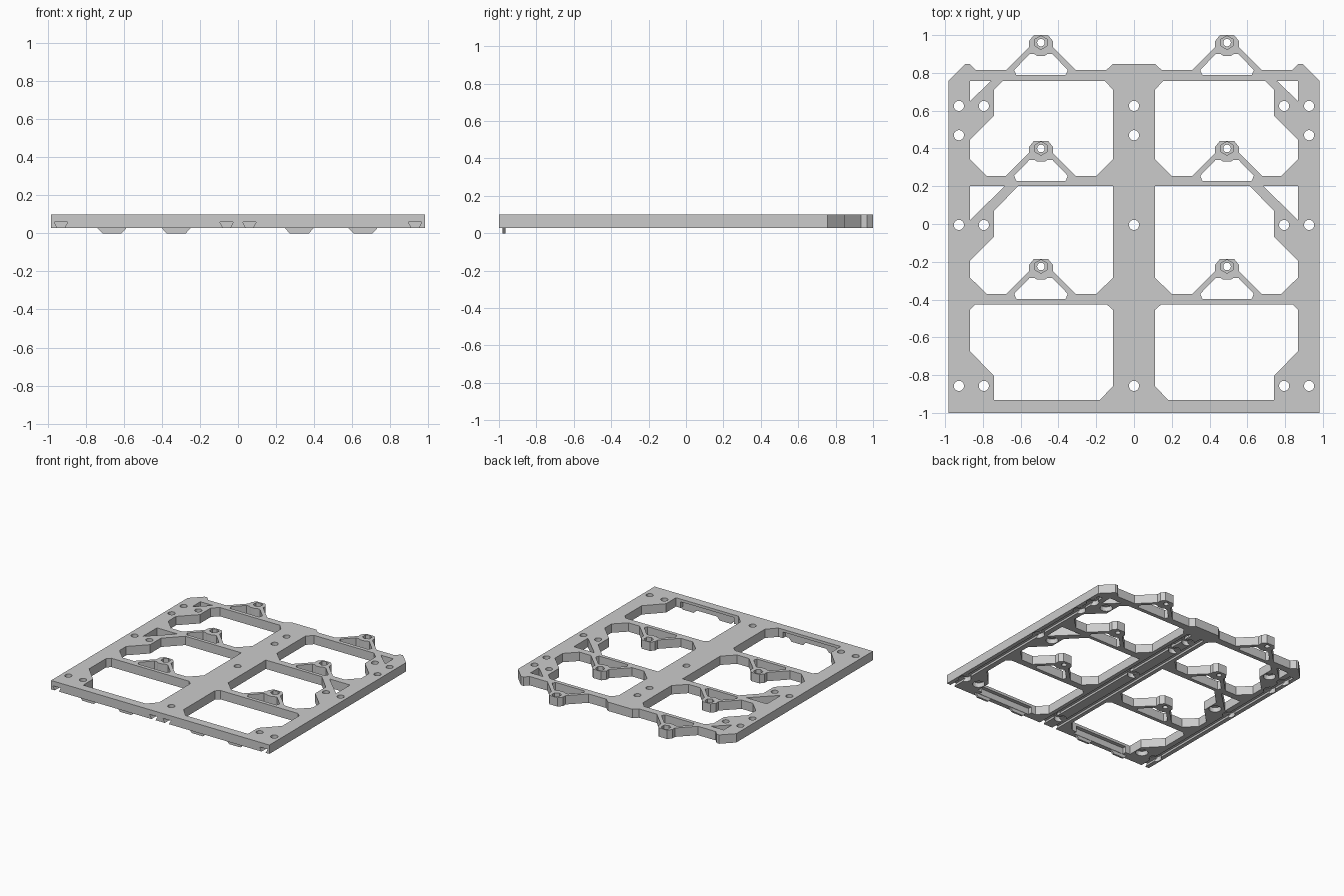
import bpy, bmesh, math

if "Cube" in bpy.data.objects:
    bpy.data.objects.remove(bpy.data.objects["Cube"])

Z0, Z1 = 0.028, 0.10
CX = -0.4925                      # tab centre of the left column
TABS = (0.96, 0.40, -0.225)       # nut positions


def prism(bm, pts, lo, hi, axis='Z'):
    """Extrude a closed profile along z, or an xz profile along y."""
    b = (lambda p, t: (p[0], p[1], t)) if axis == 'Z' else (lambda p, t: (p[0], t, p[1]))
    a = [bm.verts.new(b(p, lo)) for p in pts]
    c = [bm.verts.new(b(p, hi)) for p in pts]
    n = len(pts)
    faces = [bm.faces.new(a), bm.faces.new(c)]
    faces += [bm.faces.new((a[i], a[(i + 1) % n], c[(i + 1) % n], c[i])) for i in range(n)]
    bmesh.ops.recalc_face_normals(bm, faces=faces)


def both(bm, pts, lo, hi, axis='Z'):
    """Prism plus its copy mirrored across x."""
    prism(bm, pts, lo, hi, axis)
    prism(bm, [(-x, y) for x, y in pts], lo, hi, axis)


def ngon(x, y, r, n, start=0.0):
    return [(x + r * math.cos(start + 2 * math.pi * i / n),
             y + r * math.sin(start + 2 * math.pi * i / n)) for i in range(n)]


def make(name, bm):
    me = bpy.data.meshes.new(name)
    bm.to_mesh(me)
    bm.free()
    ob = bpy.data.objects.new(name, me)
    bpy.context.collection.objects.link(ob)
    return ob


def symmetric(half, y):
    """Half profile (dx, dy) left of a tab centre, completed on the right."""
    return [(CX - dx, y + dy) for dx, dy in half] + [(CX + dx, y + dy) for dx, dy in half[::-1]]


def tab(y):
    return symmetric([(.1855, -.146), (.0635, -.024), (.0635, .008), (.0375, .04)], y)


def cut(target, bm):
    cutter = make("cutter", bm)
    cutter.hide_render = True
    mod = target.modifiers.new("cut", 'BOOLEAN')
    mod.operation, mod.solver, mod.object = 'DIFFERENCE', 'EXACT', cutter
    bpy.context.view_layer.objects.active = target
    bpy.ops.object.modifier_apply(modifier=mod.name)
    bpy.data.objects.remove(cutter)


# Plate outline with the two rear tabs
left = [(-.983, -1), (-.983, .757), (-.892, .848), (-.87, .848), (-.837, .814)]
left += tab(TABS[0]) + [(-.148, .814), (-.11, .848)]
bm = bmesh.new()
prism(bm, left + [(-x, y) for x, y in left[::-1]], Z0, Z1)
plate = make("frame_plate", bm)

# Through openings
bm = bmesh.new()
openings = [
    # rear cell
    [(-.694, .757), (-.742, .709), (-.742, .571), (-.869, .444), (-.869, .344), (-.779, .254)]
    + tab(TABS[1]) + [(-.2, .254), (-.11, .344), (-.11, .709), (-.154, .757)],
    # middle cell
    [(-.614, .2), (-.742, .069), (-.742, -.069), (-.869, -.196), (-.869, -.283), (-.779, -.371)]
    + tab(TABS[2]) + [(-.2, -.371), (-.11, -.283), (-.11, .2)],
    # front cell
    [(-.84, -.427), (-.869, -.456), (-.869, -.672), (-.742, -.804), (-.742, -.931), (-.18, -.931),
     (-.11, -.857), (-.11, -.456), (-.143, -.427)],
    # corner triangles beside the diagonal struts
    [(-.869, .757), (-.757, .757), (-.869, .65)],
    [(-.869, .2), (-.685, .2), (-.869, .02)],
]
for y in TABS:
    openings.append(symmetric([(.13, -.172), (.142, -.145), (.06, -.06), (.035, -.06), (.02, -.07)], y))
    openings.append(ngon(CX, y, .02, 24))
for pts in openings:
    both(bm, pts, -.1, .2)

# Screw holes
outer = [(-.927, y) for y in (.625, .47, -.005, -.857)]
inner = [(-.795, y) for y in (.625, -.005, -.857)]
centre = [(0, y) for y in (.625, .47, -.005, -.857)]
for x, y in outer + inner:
    both(bm, ngon(x, y, .027, 24), -.1, .2)
for x, y in centre:
    prism(bm, ngon(x, y, .027, 24), -.1, .2)
cut(plate, bm)

# Screw-head recesses below and hexagonal nut pockets above
bm = bmesh.new()
for x, y in outer + inner:
    both(bm, ngon(x, y, .046, 24), -.1, .066)
for x, y in centre:
    prism(bm, ngon(x, y, .046, 24), -.1, .066)
for y in TABS:
    both(bm, ngon(CX, y, .036, 6, math.pi / 6), .06, .2)
cut(plate, bm)

# Dovetail slots under the rails, open at the front
bm = bmesh.new()
for x in (-.931, -.06):
    both(bm, [(x - .036, .061), (x + .036, .061), (x + .014, .02), (x - .014, .02)], -1.1, .72, 'Y')
# Rebate under the front bar
both(bm, [(-.70, -.1), (-.22, -.1), (-.22, .078), (-.70, .078)], -.962, -.92, 'Y')
cut(plate, bm)

# Thin clip feet under the front bar
for i, x in enumerate((-.663, -.325, .322, .657)):
    bm = bmesh.new()
    prism(bm, [(x - .08, .035), (x + .08, .035), (x + .076, .028), (x + .05, 0),
               (x - .05, 0), (x - .076, .028)], -.981, -.965, 'Y')
    make(f"clip_foot_{i + 1}", bm)
